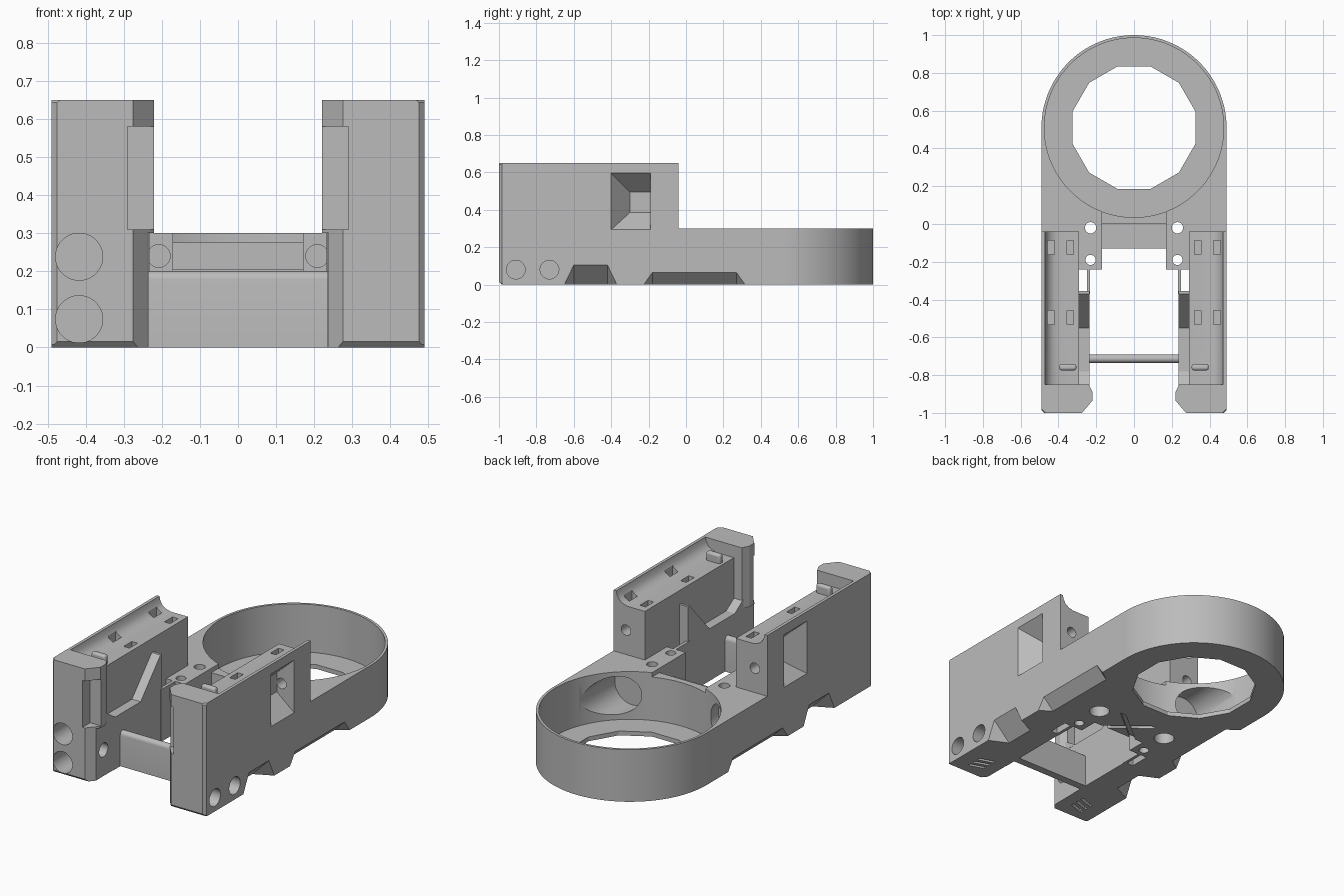
import bpy, bmesh, math
from mathutils import Matrix

old = bpy.data.objects.get("Cube")
if old:
    bpy.data.objects.remove(old, do_unlink=True)

grey = bpy.data.materials.new("light grey plastic")
grey.use_nodes = True
grey.diffuse_color = (0.5, 0.5, 0.5, 1)
grey.node_tree.nodes["Principled BSDF"].inputs["Base Color"].default_value = (0.5, 0.5, 0.5, 1)


def finish(bm, name):
    bmesh.ops.recalc_face_normals(bm, faces=bm.faces)
    mesh = bpy.data.meshes.new(name)
    bm.to_mesh(mesh)
    bm.free()
    mesh.materials.append(grey)
    ob = bpy.data.objects.new(name, mesh)
    bpy.context.collection.objects.link(ob)
    return ob


def prism(points, axis, lo, hi, name="tool"):
    """Extrude a 2D outline along one axis."""
    place = {"x": lambda a, b, t: (t, a, b),
             "y": lambda a, b, t: (a, t, b),
             "z": lambda a, b, t: (a, b, t)}[axis]
    bm = bmesh.new()
    low = [bm.verts.new(place(a, b, lo)) for a, b in points]
    top = [bm.verts.new(place(a, b, hi)) for a, b in points]
    bm.faces.new(low)
    bm.faces.new(top)
    for i in range(len(points)):
        j = (i + 1) % len(points)
        bm.faces.new((low[i], low[j], top[j], top[i]))
    return finish(bm, name)


def box(x0, x1, y0, y1, z0, z1, name="tool"):
    return prism([(x0, y0), (x1, y0), (x1, y1), (x0, y1)], "z", z0, z1, name)


def rod(a, b, r, axis, lo, hi, sides=24, name="tool"):
    pts = []
    for i in range(sides):
        t = 2 * math.pi * (i + 0.5) / sides
        pts.append((a + r * math.cos(t), b + r * math.sin(t)))
    return prism(pts, axis, lo, hi, name)


def hull(points):
    bm = bmesh.new()
    for p in points:
        bm.verts.new(p)
    bmesh.ops.convex_hull(bm, input=bm.verts)
    return finish(bm, "tool")


def combine(ob, tools, operation="DIFFERENCE"):
    """Apply each tool as a boolean, then remove it."""
    for tool in tools:
        mod = ob.modifiers.new("cut", "BOOLEAN")
        mod.operation, mod.object, mod.solver = operation, tool, "EXACT"
        deps = bpy.context.evaluated_depsgraph_get()
        mesh = bpy.data.meshes.new_from_object(ob.evaluated_get(deps))
        ob.modifiers.clear()
        ob.data = mesh
        bpy.data.objects.remove(tool, do_unlink=True)


def side_notch(s, y0, y1, h):
    """Sloped undercut along the lower outer edge."""
    a, b = y0 + 0.06, y1 - 0.06
    return hull([(s * 0.5, y0, -0.01), (s * 0.5, y1, -0.01), (s * 0.5, a, h), (s * 0.5, b, h),
                 (s * (0.49 - h), a, -0.01), (s * (0.49 - h), b, -0.01)])


REAR_NOTCH = (-0.24, 0.33, 0.075)

# Base: deck joined to the round cup
half = [(0.49, 0.51), (0.49, -0.06), (0.30, -0.06), (0.30, -0.24), (0.17, -0.24), (0.17, -0.13)]
base = prism(half + [(-x, y) for x, y in reversed(half)], "z", 0, 0.3, "base_and_cup")
combine(base, [rod(0, 0.51, 0.49, "z", 0, 0.3, 96)], "UNION")
cuts = [rod(0, 0.51, 0.475, "z", 0.025, 0.4, 96),
        rod(0, 0.51, 0.336, "z", -0.1, 0.1, 12),
        box(-0.17, 0.17, -0.01, 0.12, 0.275, 0.4),
        box(-0.17, 0.17, -0.3, 0, 0.205, 0.4)]
for s in (-1, 1):
    cuts += [rod(s * 0.23, -0.02, 0.03, "z", -0.1, 0.4),
             rod(s * 0.23, -0.19, 0.027, "z", -0.1, 0.4),
             rod(s * 0.23, -0.02, 0.055, "z", -0.1, 0.1),
             rod(s * 0.208, 0.24, 0.03, "y", -0.3, -0.12),
             rod(s * 0.33, 0.165, 0.11, "y", 0.02, 0.4, 48),
             side_notch(s, *REAR_NOTCH)]
    # Crossed grooves under the deck
    cuts.append(prism([(-0.13, -0.05 - s * 0.09), (-0.09, -0.05 - s * 0.09),
                       (0.13, -0.05 + s * 0.09), (0.09, -0.05 + s * 0.09)], "z", -0.01, 0.015))
combine(base, cuts)

# Arm: tall side block with a front cap
arm = prism([(0.49, -0.04), (0.49, -0.985), (0.475, -1), (0.275, -1), (0.22, -0.935),
             (0.22, -0.89), (0.24, -0.85), (0.29, -0.85), (0.29, -0.04)], "z", 0, 0.65, "left_arm")
ledge = prism([(-0.9, 0), (-0.9, 0.36), (-0.87, 0.36), (-0.78, 0.3), (-0.55, 0.3),
               (-0.37, 0.5), (-0.355, 0.5), (-0.355, 0)], "x", 0.235, 0.31)
combine(arm, [ledge, box(0.232, 0.25, -0.37, -0.235, 0, 0.3)], "UNION")
cuts = [
    # Curved top trough
    prism([(0.475, 0.7), (0.472, 0.65), (0.466, 0.625), (0.452, 0.603), (0.43, 0.588),
           (0.40, 0.58), (0.2, 0.58), (0.2, 0.7)], "y", -0.85, 0),
    # Opening in the front cap and relief below it
    box(0.1, 0.29, -1.1, -0.93, 0.31, 0.58),
    box(0.1, 0.237, -1.1, -0.8, -0.1, 0.3),
    # Tapered side window
    hull([(0.5, y, z) for y in (-0.41, -0.19) for z in (0.285, 0.605)] +
         [(0.38, y, z) for y in (-0.30, -0.19) for z in (0.385, 0.495)]),
    rod(0.41, 0.44, 0.03, "y", -0.25, 0.1),
    side_notch(1, -0.66, -0.36, 0.115),
    side_notch(1, *REAR_NOTCH),
    # Front edge chamfer under the arm
    prism([(-1.01, -0.01), (-0.975, -0.01), (-1.01, 0.025)], "x", 0, 0.6),
]
for z, d in ((0, -1), (0.65, 1)):
    # Clipped outer front corners
    cuts.append(hull([(0.50, -1.01, z - d * 0.04), (0.50, -1.01, z + d * 0.02),
                      (0.50, -0.945, z + d * 0.02), (0.435, -1.01, z + d * 0.02)]))
for y in (-0.125, -0.495):
    for x in (0.337, 0.44):
        cuts.append(box(x - 0.018, x + 0.018, y - 0.037, y + 0.037, 0.53, 0.7))
for y in (-0.90, -0.86, -0.82):
    # Vent slits under the arm
    cuts.append(prism([(0.31, y), (0.40, y - 0.03), (0.40, y - 0.012), (0.31, y + 0.018)],
                      "z", -0.01, 0.02))
combine(arm, cuts)

# Mirrored arm
bm = bmesh.new()
bm.from_mesh(arm.data)
bmesh.ops.transform(bm, matrix=Matrix.Scale(-1, 4, (1, 0, 0)), verts=bm.verts)
right_arm = finish(bm, "right_arm")

# Round ports: through the side on one arm, the front on the other
combine(arm, [rod(y, 0.08, 0.05, "x", 0.39, 0.6, 32) for y in (-0.91, -0.73)])
combine(right_arm, [rod(-0.417, z, 0.062, "y", -1.1, -0.85, 32) for z in (0.074, 0.238)]
        + [rod(-0.885, 0.15, 0.04, "x", -0.37, -0.1)])

# Retaining tabs in the troughs
for s, side in ((-1, "right"), (1, "left")):
    tab = box(s * 0.35 - 0.045, s * 0.35 + 0.045, -0.775, -0.742, 0.56, 0.63, side + "_tab")
    bevel = tab.modifiers.new("round", "BEVEL")
    bevel.width, bevel.segments = 0.012, 3

# Front cross bar with a rounded top
arc = [(-0.713 + 0.0225 * math.cos(math.pi * i / 10), 0.178 + 0.0225 * math.sin(math.pi * i / 10))
       for i in range(11)]
prism(arc + [(-0.7355, 0), (-0.6905, 0)], "x", -0.24, 0.24, "cross_bar")

# Smooth curves, sharp edges
bpy.ops.object.select_all(action="DESELECT")
for ob in bpy.context.collection.objects:
    if ob.type == "MESH" and ob.data.materials and ob.data.materials[0] == grey:
        ob.select_set(True)
        bpy.context.view_layer.objects.active = ob
bpy.ops.object.shade_smooth_by_angle(angle=math.radians(25))
